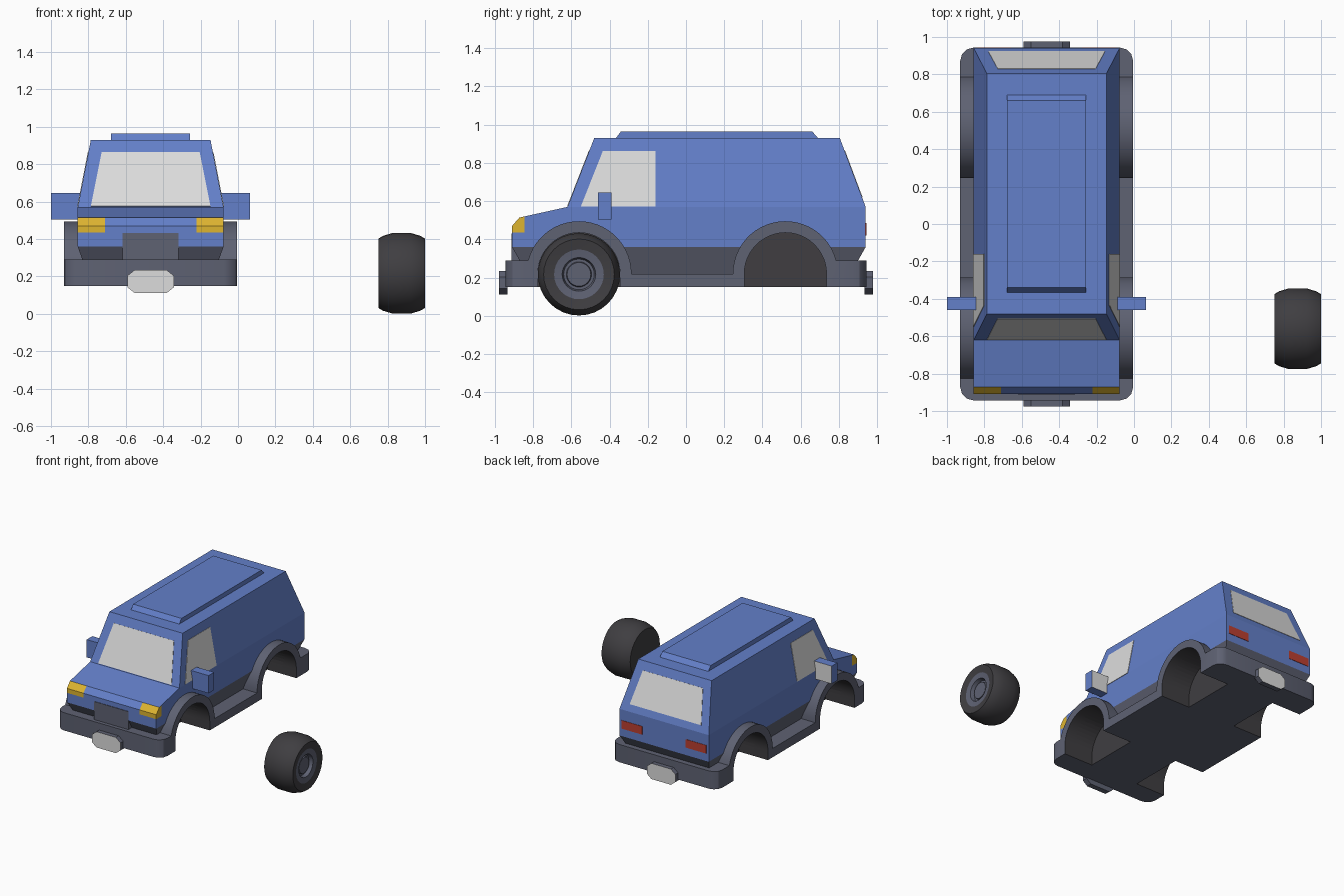
import bpy, bmesh, math
from mathutils import Vector

if "Cube" in bpy.data.objects:
    bpy.data.objects.remove(bpy.data.objects["Cube"])

CX = -0.467                       # the van stands beside its loose wheel


def mat(name, r, g, b):
    m = bpy.data.materials.new(name)
    m.diffuse_color = (r, g, b, 1)
    m.use_nodes = True
    m.node_tree.nodes["Principled BSDF"].inputs["Base Color"].default_value = m.diffuse_color
    return m


BLUE, GRAY, YELLOW, BLACK, GLASS, RED = range(6)
MATS = [mat("blue paint", 0.126, 0.214, 0.587), mat("gray plastic", 0.113, 0.122, 0.171),
        mat("yellow lamp", 0.73, 0.46, 0.03), mat("black rubber", 0.05, 0.048, 0.053),
        mat("pale glass", 0.72, 0.72, 0.72), mat("red lamp", 0.50, 0.05, 0.03)]


def finish(bm, name, x=CX, colour=None):
    """Turn a bmesh into an object; colour is an index or a rule on faces."""
    bmesh.ops.recalc_face_normals(bm, faces=bm.faces)
    bm.normal_update()
    if colour is not None:
        for f in bm.faces:
            f.material_index = colour(f) if callable(colour) else colour
    me = bpy.data.meshes.new(name)
    bm.to_mesh(me)
    bm.free()
    for m in MATS:
        me.materials.append(m)
    ob = bpy.data.objects.new(name, me)
    ob.location.x = x
    bpy.context.collection.objects.link(ob)
    return ob


def prism(pts, shift):
    """Closed solid: polygon of 3D points pushed along shift."""
    bm = bmesh.new()
    f = bm.faces.new([bm.verts.new(p) for p in pts])
    r = bmesh.ops.extrude_face_region(bm, geom=[f], use_keep_orig=True)
    bmesh.ops.translate(bm, verts=[v for v in r["geom"] if isinstance(v, bmesh.types.BMVert)], vec=shift)
    return bm


def side_prism(profile, x0, x1):
    return prism([(x0, y, z) for y, z in profile], (x1 - x0, 0, 0))


def box(x0, x1, y0, y1, z0, z1):
    return side_prism([(y0, z0), (y1, z0), (y1, z1), (y0, z1)], x0, x1)


def plate(name, pts, colour):
    """Thin panel lying on the body, pushed outwards a little."""
    p = [Vector(q) for q in pts]
    n = (p[1] - p[0]).cross(p[2] - p[0]).normalized()
    if n.dot(p[0] - Vector((0, 0, 0.5))) < 0:
        n = -n
    return finish(prism([q - n * 0.002 for q in p], n * 0.005), name, colour=colour)


def arc(cy, r, a0, a1, n=24):
    return [(cy + r * math.cos(math.radians(a0 + (a1 - a0) * i / n)),
             0.22 + r * math.sin(math.radians(a0 + (a1 - a0) * i / n))) for i in range(n + 1)]


AXLES = (-0.56, 0.52)

# body shell: side profile, cut at the colour lines, then tapered by height
bm = side_prism([(-0.82, 0.2), (-0.91, 0.36), (-0.91, 0.47), (-0.872, 0.514), (-0.62, 0.57),
                 (-0.48, 0.93), (0.805, 0.93), (0.94, 0.57), (0.94, 0.36), (0.85, 0.2)], -0.39, 0.39)
for co, no in (((0, 0, 0.36), (0, 0, 1)), ((0, 0, 0.57), (0, 0, 1)), ((0, 0, 0.435), (0, 0, 1)),
               ((0, -0.845, 0), (0, 1, 0)), ((0.245, 0, 0), (1, 0, 0)), ((-0.245, 0, 0), (1, 0, 0))):
    low = [f for f in bm.faces if f.calc_center_median().y < -0.8 or abs(f.normal.x) > 0.5]
    if no[2] and co[2] != 0.435:
        low = list(bm.faces)
    elif no[2] or no[1]:
        low = [f for f in bm.faces if f.calc_center_median().z < 0.57]
    geom = set(low) | {e for f in low for e in f.edges} | {v for f in low for v in f.verts}
    bmesh.ops.bisect_plane(bm, geom=list(geom), plane_co=co, plane_no=no, dist=1e-5)
for v in bm.verts:
    if v.co.z > 0.57:
        v.co.x *= 1 - (v.co.z - 0.57) / 0.36 * 0.07 / 0.39
    elif v.co.z < 0.36:
        v.co.x *= 1 - (0.36 - v.co.z) / 0.16 * 0.057 / 0.39


def body_colour(f):
    c = f.calc_center_median()
    if c.z < 0.36:
        return GRAY
    lamp = c.y < -0.845 and 0.435 < c.z < 0.57 and abs(c.x) > 0.245 and f.normal.z < 0.9
    return YELLOW if lamp else BLUE


body = finish(bm, "body", colour=body_colour)

# bumpers, sills and wheel arches in one skirt with rounded corners
a = math.degrees(math.asin(0.07 / 0.275))
bm = side_prism([(-0.943, 0.15), (-0.943, 0.29)] + arc(AXLES[0], 0.275, 180 - a, 0)
                + arc(AXLES[1], 0.275, 180, a) + [(0.943, 0.29), (0.943, 0.15)], -0.462, 0.462)
corners = [e for e in bm.edges if all(abs(v.co.y) > 0.94 for v in e.verts)
           and abs(e.verts[0].co.z - e.verts[1].co.z) > 0.1]
bmesh.ops.bevel(bm, geom=corners, offset=0.07, segments=3, profile=0.5, affect='EDGES')
skirt = finish(bm, "bumper_skirt", colour=GRAY)

# wheel wells cut from both sides
cutters = []
for cy in AXLES:
    for s in (-1, 1):
        prof = [(cy + 0.215, 0.1)] + arc(cy, 0.215, 0, 180) + [(cy - 0.215, 0.1)]
        cutters.append(finish(side_prism(prof, s * 0.21, s * 0.6), "well_cutter", colour=BLACK))
for ob in (body, skirt):
    bpy.context.view_layer.objects.active = ob
    for c in cutters:
        m = ob.modifiers.new("well", 'BOOLEAN')
        m.operation, m.solver, m.object = 'DIFFERENCE', 'EXACT', c
        bpy.ops.object.modifier_apply(modifier=m.name)
for c in cutters:
    bpy.data.objects.remove(c)

# raised roof panel and grille
finish(side_prism([(-0.37, 0.925), (-0.34, 0.965), (0.66, 0.965), (0.695, 0.925)], -0.211, 0.211),
       "roof_panel", colour=BLUE)
finish(box(-0.15, 0.15, -0.914, -0.84, 0.28, 0.432), "grille", colour=GRAY)

# front and rear windows
plate("windshield", [(-0.32, -0.618, 0.575), (0.32, -0.618, 0.575),
                     (0.262, -0.505, 0.865), (-0.262, -0.505, 0.865)], GLASS)
plate("rear_window", [(-0.312, 0.921, 0.62), (0.312, 0.921, 0.62),
                      (0.262, 0.829, 0.865), (-0.262, 0.829, 0.865)], GLASS)

# mirrored parts: side windows, tail lamps, door mirrors
for s, side in ((-1, "left"), (1, "right")):
    plate(side + "_side_window", [(s * 0.39, -0.55, 0.572), (s * 0.39, -0.16, 0.572),
                                  (s * 0.3335, -0.16, 0.862), (s * 0.3335, -0.435, 0.862)], GLASS)
    plate(side + "_tail_lamp", [(s * 0.19, 0.94, 0.42), (s * 0.37, 0.94, 0.42),
                                (s * 0.37, 0.94, 0.485), (s * 0.19, 0.94, 0.485)], RED)
    finish(box(s * 0.377, s * 0.532, -0.46, -0.39, 0.505, 0.645), side + "_door_mirror",
           colour=lambda f: GLASS if f.normal.y > 0.9 else BLUE)

# registration plates: blank octagons with a pale outer face
for s, end in ((-1, "front"), (1, "rear")):
    octagon = [(sx * x, s * 0.935, 0.173 + sz * z) for sx, sz, pair in
               ((1, 1, ((0.125, 0.03), (0.085, 0.062))), (-1, 1, ((0.085, 0.062), (0.125, 0.03))),
                (-1, -1, ((0.125, 0.03), (0.085, 0.062))), (1, -1, ((0.085, 0.062), (0.125, 0.03))))
               for x, z in pair]
    finish(prism(octagon, (0, s * 0.042, 0)), end + "_plate",
           colour=lambda f: GLASS if f.normal.y * s > 0.9 else GRAY)

# loose wheel: profile (x, radius) turned about the x axis
profile = [(0.75, 0.185), (0.775, 0.2), (0.825, 0.215), (0.925, 0.215), (0.975, 0.2), (1.0, 0.185),
           (0.99, 0.13), (0.985, 0.088), (0.955, 0.08), (0.955, 0.066), (0.97, 0.062)]
N = 32
bm = bmesh.new()
rings = [[bm.verts.new((x, -0.56 + r * math.cos(2 * math.pi * i / N),
                        0.217 + r * math.sin(2 * math.pi * i / N))) for i in range(N)] for x, r in profile]
for k, (p, q) in enumerate(zip(rings, rings[1:])):
    for i in range(N):
        j = (i + 1) % N
        bm.faces.new((p[i], p[j], q[j], q[i])).material_index = GRAY if k >= 6 else BLACK
bm.faces.new(rings[0]).material_index = BLACK
bm.faces.new(rings[-1]).material_index = GRAY
finish(bm, "loose_wheel", x=0)

# smooth the round parts, keep edges sharp
bpy.ops.object.select_all(action='DESELECT')
for ob in bpy.data.objects:
    if ob.name in ("bumper_skirt", "loose_wheel"):
        ob.select_set(True)
        bpy.context.view_layer.objects.active = ob
bpy.ops.object.shade_smooth_by_angle(angle=math.radians(30))
